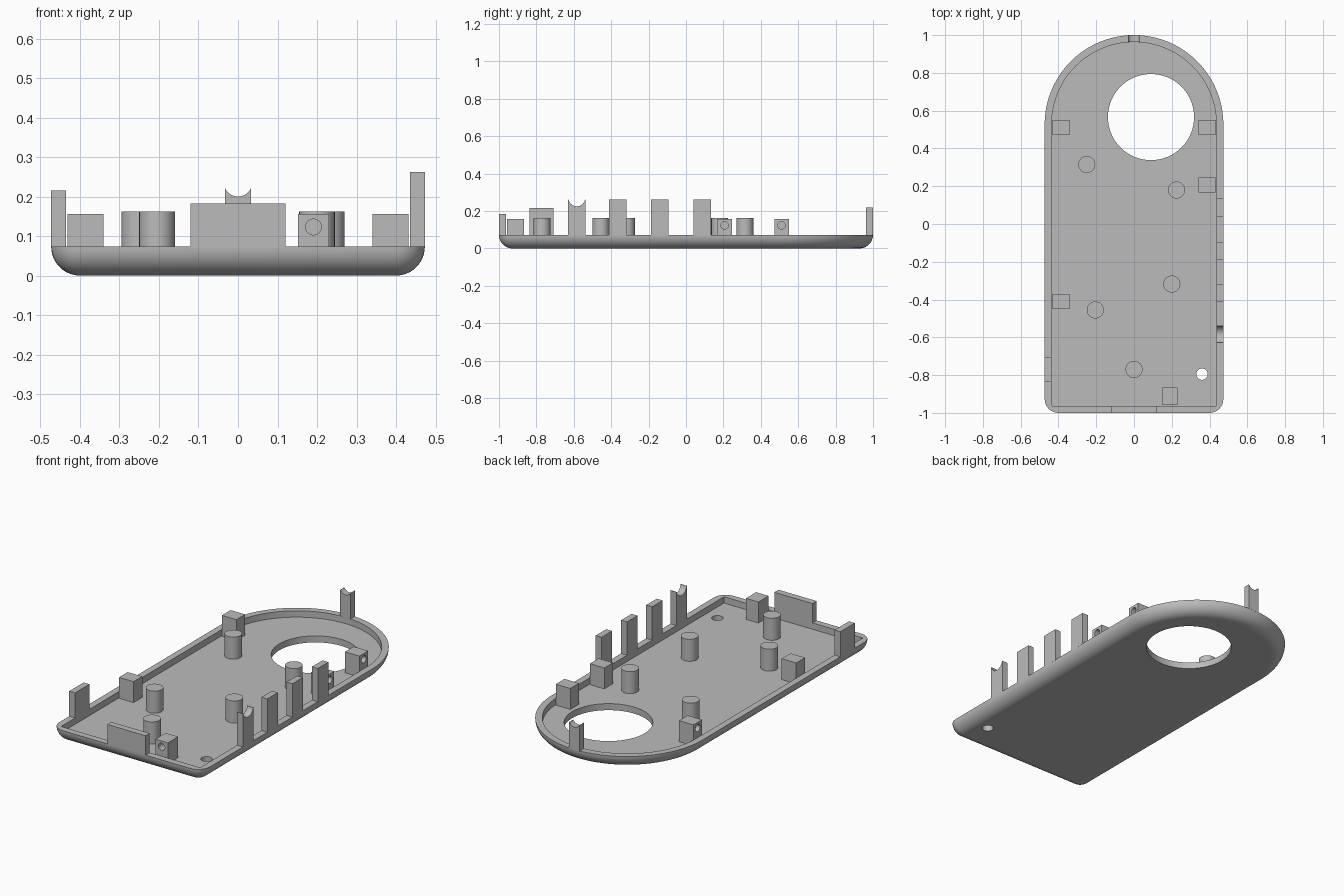
import bpy, bmesh, math
from mathutils import Vector

if "Cube" in bpy.data.objects:
    bpy.data.objects.remove(bpy.data.objects["Cube"])

W, RIM, WALL, FLOOR = 0.473, 0.073, 0.037, 0.037   # half width, rim height/fillet, wall, floor

grey = bpy.data.materials.new("grey plastic")
grey.diffuse_color = (0.5, 0.5, 0.5, 1)
grey.use_nodes = True
grey.node_tree.nodes["Principled BSDF"].inputs["Base Color"].default_value = grey.diffuse_color


def finish(name, bm):
    bmesh.ops.recalc_face_normals(bm, faces=bm.faces[:])
    mesh = bpy.data.meshes.new(name)
    bm.to_mesh(mesh)
    bm.free()
    mesh.materials.append(grey)
    ob = bpy.data.objects.new(name, mesh)
    bpy.context.collection.objects.link(ob)
    return ob


def box(name, x0, x1, y0, y1, z0, z1):
    bm = bmesh.new()
    bmesh.ops.create_cube(bm, size=1)
    for v in bm.verts:
        v.co = Vector((x0 if v.co.x < 0 else x1,
                       y0 if v.co.y < 0 else y1,
                       z0 if v.co.z < 0 else z1))
    return finish(name, bm)


def cylinder(name, centre, r, length, axis=(0, 0, 1), segments=40):
    bm = bmesh.new()
    bmesh.ops.create_cone(bm, cap_ends=True, segments=segments,
                          radius1=r, radius2=r, depth=length)
    rot = Vector((0, 0, 1)).rotation_difference(Vector(axis)).to_matrix()
    for v in bm.verts:
        v.co = rot @ v.co + Vector(centre)
    return finish(name, bm)


def smooth(ob):
    bpy.ops.object.select_all(action='DESELECT')
    ob.select_set(True)
    bpy.context.view_layer.objects.active = ob
    bpy.ops.object.shade_smooth_by_angle(angle=math.radians(30))
    for p in ob.data.polygons:          # keep level faces truly flat
        if abs(p.normal.z) > 0.999:
            p.use_smooth = False


def cut(ob, cutter):
    mod = ob.modifiers.new("cut", 'BOOLEAN')
    mod.operation, mod.solver, mod.object = 'DIFFERENCE', 'EXACT', cutter
    bpy.context.view_layer.objects.active = ob
    bpy.ops.object.modifier_apply(modifier=mod.name)
    bpy.data.objects.remove(cutter)


def outline(d, z, corner):
    """Tray outline moved inwards by d: round back end, small front corners."""
    r, yc, pts = W - d, 1 - W, []
    for i in range(73):
        a = math.pi * i / 72
        pts.append((r * math.cos(a), yc + r * math.sin(a), z))
    for sx, start in ((-1, math.pi), (1, 1.5 * math.pi)):
        for i in range(9):
            a = start + math.pi / 2 * i / 8
            pts.append((sx * (r - corner) + corner * math.cos(a),
                        -1 + d + corner + corner * math.sin(a), z))
    return pts


# Tray: rounded underside, rim and recessed floor
bm = bmesh.new()
levels = []
for i in range(13):
    a = math.pi / 2 * i / 12
    d = RIM * (1 - math.sin(a))
    levels.append(outline(d, RIM * (1 - math.cos(a)), max(RIM - d, 0.001)))
levels += [outline(WALL, RIM, 0.003), outline(WALL, FLOOR, 0.003)]
rings = [[bm.verts.new(p) for p in level] for level in levels]
for low, high in zip(rings, rings[1:]):
    for i in range(len(low)):
        j = (i + 1) % len(low)
        bm.faces.new((low[i], low[j], high[j], high[i]))
bm.faces.new(rings[0])
bm.faces.new(rings[-1])
tray = finish("tray", bm)
cut(tray, cylinder("window_cutter", (0.09, 0.566, 0), 0.228, 0.4, segments=80))
cut(tray, cylinder("small_hole_cutter", (0.36, -0.795, 0), 0.03, 0.4))
smooth(tray)

# Round support pegs
for i, (x, y) in enumerate([(-0.25, 0.315), (0.225, 0.18), (0.2, -0.318),
                            (-0.205, -0.455), (0, -0.77)]):
    z0 = FLOOR - 0.005
    smooth(cylinder(f"peg_{i + 1}", (x, y, (z0 + 0.162) / 2), 0.045, 0.162 - z0))

# Screw blocks along the sides, with a blind hole facing outwards
for i, (s, y) in enumerate([(-1, 0.511), (1, 0.511), (1, 0.206), (-1, -0.41)]):
    xs = sorted((s * 0.341, s * 0.432))
    block = box(f"side_screw_block_{i + 1}", *xs, y - 0.039, y + 0.039, FLOOR - 0.005, 0.156)
    cut(block, cylinder("screw_cutter", (s * 0.432, y, 0.123), 0.02, 0.14, (1, 0, 0)))
    smooth(block)

# Screw block at the front
block = box("front_screw_block", 0.152, 0.23, -0.957, -0.866, FLOOR - 0.005, 0.156)
cut(block, cylinder("screw_cutter", (0.191, -0.957, 0.123), 0.02, 0.14, (0, 1, 0)))
smooth(block)

# Notched button posts on the right rim
for i, y in enumerate((0.087, -0.141, -0.366, -0.584)):
    post = box(f"button_post_{i + 1}", W - WALL, W, y - 0.047, y + 0.047, RIM - 0.003, 0.262)
    cut(post, cylinder("notch_cutter", (W, y, 0.27), 0.045, 0.3, (1, 0, 0)))
    smooth(post)

# Notched post at the back
post = box("back_post", -0.033, 0.033, 1 - WALL, 1, RIM - 0.003, 0.22)
cut(post, cylinder("notch_cutter", (0, 1, 0.236), 0.036, 0.3, (0, 1, 0)))
smooth(post)

# Plain tabs on the left and front rims
box("left_tab", -W, -W + WALL, -0.837, -0.708, RIM - 0.003, 0.215)
box("front_tab", -0.12, 0.12, -1, -1 + WALL, RIM - 0.003, 0.183)
